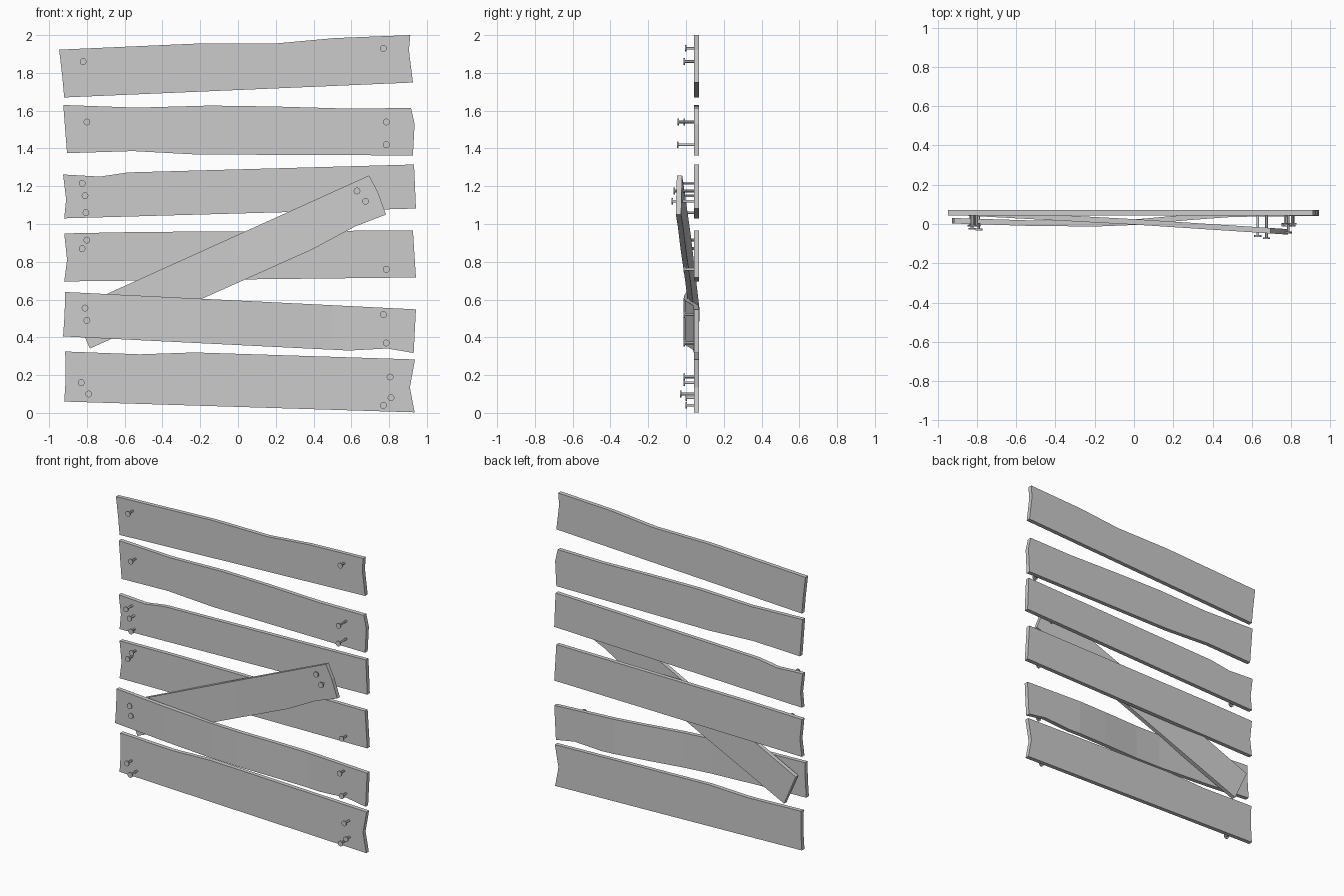
import bpy, bmesh
from mathutils import Vector

if "Cube" in bpy.data.objects:
    bpy.data.objects.remove(bpy.data.objects["Cube"])

THICK = 0.028
FLAT = [(-1, 0.056), (1, 0.056)]


def depth_at(path, x):
    """Centre depth of a board at x, read from a piecewise linear path."""
    for (x0, y0), (x1, y1) in zip(path, path[1:]):
        if x <= x1:
            break
    return y0 + (y1 - y0) * (x - x0) / (x1 - x0)


def board(name, outline, path=FLAT):
    """Extrude a front outline (x, z) and bend it along the depth path (x, y)."""
    bm = bmesh.new()
    face = bm.faces.new([bm.verts.new((x, -THICK / 2, z)) for x, z in outline])
    ext = bmesh.ops.extrude_face_region(bm, geom=[face], use_keep_orig=True)
    for v in ext["geom"]:
        if isinstance(v, bmesh.types.BMVert):
            v.co.y += THICK
    for x, _ in path[1:-1]:
        bmesh.ops.bisect_plane(bm, geom=bm.verts[:] + bm.edges[:] + bm.faces[:],
                               plane_co=(x, 0, 0), plane_no=(1, 0, 0))
    for v in bm.verts:
        v.co.y += depth_at(path, v.co.x)
    bmesh.ops.recalc_face_normals(bm, faces=bm.faces[:])
    finish(name, bm)


def finish(name, bm):
    me = bpy.data.meshes.new(name)
    bm.to_mesh(me)
    bm.free()
    ob = bpy.data.objects.new(name, me)
    bpy.context.collection.objects.link(ob)
    return ob


def nail(name, x, z, front):
    """Thin shaft driven into the boards, with a wide flat head at y = front."""
    bm = bmesh.new()
    for r, y0, y1 in ((0.018, front, front + 0.008), (0.007, front + 0.006, 0.05)):
        made = bmesh.ops.create_cone(bm, cap_ends=True, segments=12,
                                     radius1=r, radius2=r, depth=1)
        for v in made["verts"]:
            t = v.co.z + 0.5
            v.co = Vector((x + v.co.x, y0 + (y1 - y0) * t, z + v.co.y))
    bmesh.ops.recalc_face_normals(bm, faces=bm.faces[:])
    ob = finish(name, bm)
    bpy.context.view_layer.objects.active = ob
    ob.select_set(True)
    bpy.ops.object.shade_smooth_by_angle()
    ob.select_set(False)


# Horizontal planks, top to bottom
board("plank_1", [(-.947, 1.923), (-.22, 1.955), (.19, 1.955), (.51, 1.984), (.912, 2),
                  (.905, 1.92), (.926, 1.749), (-.92, 1.67), (-.93, 1.78)])
board("plank_2", [(-.925, 1.63), (-.535, 1.616), (-.15, 1.627), (.19, 1.622), (.58, 1.611),
                  (.916, 1.614), (.935, 1.53), (.926, 1.363), (-.22, 1.368),
                  (-.557, 1.386), (-.905, 1.375), (-.915, 1.5)])
board("plank_3", [(-.926, 1.262), (-.73, 1.251), (-.583, 1.273), (.932, 1.315),
                  (.942, 1.082), (-.92, 1.03), (-.91, 1.13)])
board("plank_4", [(-.92, .95), (-.52, .958), (.926, .966), (.942, .717),
                  (.5, .712), (-.92, .696), (-.905, .81)])
# This plank bows forward over the diagonal brace
board("plank_5_bowed", [(-.915, .64), (.942, .548), (.93, .317), (.79, .341), (.588, .33),
                        (-.926, .405), (-.918, .52)],
      [(-1, .019), (-.55, .005), (-.2, .001), (0, .009), (.28, .034), (.5, .05), (1, .056)])
board("plank_6", [(-.915, .325), (-.52, .31), (-.23, .32), (.937, .283), (.91, .135),
                  (.935, .003), (-.92, .06), (-.912, .18)])

# Diagonal brace, behind plank 5 and in front of planks 3 and 4
board("diagonal_brace", [(.694, 1.257), (.74, 1.17), (.784, 1.05), (.62, .987), (.393, .865),
                         (-.2, .6), (-.784, .341), (-.875, .548)],
      [(-.9, .059), (0, .011), (.8, -.041)])

# Nails: x, z, depth of the head front
NAILS = [(-.82, 1.86, -.013), (.77, 1.93, -.005),
         (-.80, 1.54, -.013), (.785, 1.54, -.045), (.785, 1.42, -.048),
         (-.825, 1.215, -.028), (-.81, 1.15, -.012), (-.805, 1.06, -.003),
         (-.80, .915, -.005), (-.825, .87, -.01), (.785, .76, -.013),
         (-.81, .555, -.012), (-.80, .49, -.012), (.77, .52, -.013), (.785, .37, -.013),
         (-.83, .16, -.013), (-.79, .10, -.032),
         (.805, .19, -.013), (.81, .08, -.003), (.77, .04, -.003),
         (.63, 1.175, -.065), (.675, 1.12, -.077)]
for i, (x, z, front) in enumerate(NAILS, 1):
    nail(f"nail_{i}", x, z, front)
